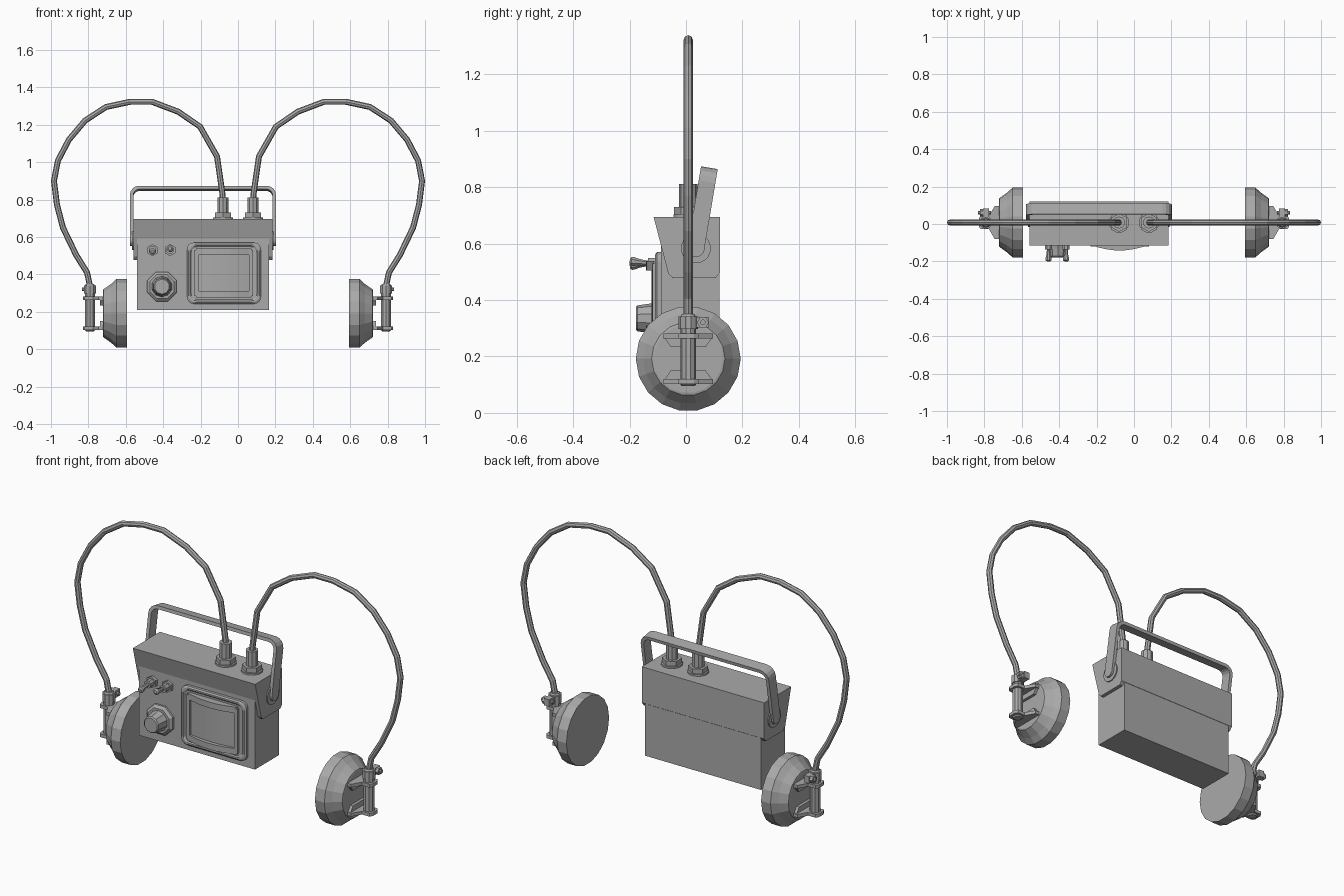
import bpy, bmesh, math
from mathutils import Vector, Matrix

if "Cube" in bpy.data.objects:
    bpy.data.objects.remove(bpy.data.objects["Cube"])

grey = bpy.data.materials.new("plain grey")
grey.use_nodes = True
grey.diffuse_color = (0.4, 0.4, 0.4, 1)
grey.node_tree.nodes["Principled BSDF"].inputs["Base Color"].default_value = (0.4, 0.4, 0.4, 1)


def finish(name, bm):
    bmesh.ops.recalc_face_normals(bm, faces=bm.faces)
    me = bpy.data.meshes.new(name)
    bm.to_mesh(me)
    bm.free()
    me.materials.append(grey)
    ob = bpy.data.objects.new(name, me)
    bpy.context.collection.objects.link(ob)
    return ob


def loft(name, rings):
    """Skin a list of equal-length point rings and cap both ends."""
    bm = bmesh.new()
    vs = [[bm.verts.new(p) for p in ring] for ring in rings]
    n = len(vs[0])
    for a, b in zip(vs, vs[1:]):
        for i in range(n):
            j = (i + 1) % n
            bm.faces.new((a[i], a[j], b[j], b[i]))
    bm.faces.new(vs[0])
    bm.faces.new(vs[-1])
    return finish(name, bm)


def prism(name, pts, axis, a, b):
    """Extrude a 2D outline along x, y or z from a to b."""
    put = {"x": lambda u, v, w: (w, u, v),
           "y": lambda u, v, w: (u, w, v),
           "z": lambda u, v, w: (u, v, w)}[axis]
    return loft(name, [[put(u, v, w) for u, v in pts] for w in (a, b)])


def box(name, x0, x1, y0, y1, z0, z1):
    return prism(name, [(x0, y0), (x1, y0), (x1, y1), (x0, y1)], "z", z0, z1)


def turned(name, base, direction, stations, n):
    """Turned part: stations are (distance along the axis, radius)."""
    q = Vector((0, 0, 1)).rotation_difference(Vector(direction))
    rings = []
    for d, r in stations:
        rings.append([Vector(base) + q @ Vector((r * math.cos(t), r * math.sin(t), d))
                      for t in [2 * math.pi * (i + 0.5) / n for i in range(n)]])
    return loft(name, rings)


def rounded(x0, x1, z0, z1, r, k=4):
    pts = []
    for cx, cz, start in ((x1 - r, z1 - r, 0), (x0 + r, z1 - r, 90),
                          (x0 + r, z0 + r, 180), (x1 - r, z0 + r, 270)):
        for i in range(k + 1):
            t = math.radians(start + 90 * i / k)
            pts.append((cx + r * math.cos(t), cz + r * math.sin(t)))
    return pts


# Case and wedge-shaped hood with side flaps
box("case_body", -0.54, 0.165, -0.088, 0.119, 0.21, 0.69)
prism("case_hood", [(-0.115, 0.695), (0.12, 0.695), (0.12, 0.497), (0.105, 0.478),
                    (-0.048, 0.478), (-0.063, 0.495)], "x", -0.56, 0.185)

# Carrying handle: a flat strap bent into a U, tilted backwards
pivot = Vector((0, 0.035, 0.583))


def arch(x0, x1, top, r):
    left, right = [], []
    for i in range(5):
        t = math.radians(22.5 * i)
        left.append((x0 + r - r * math.cos(t), top - r + r * math.sin(t)))
        right.append((x1 - r + r * math.sin(t), top - r + r * math.cos(t)))
    return [(x0, 0)] + left + right + [(x1, 0)]


outline = arch(-0.578, 0.203, 0.29, 0.05) + arch(-0.56, 0.185, 0.272, 0.034)[::-1]
handle = prism("carry_handle", outline, "y", -0.03, 0.03)
handle.data.transform(Matrix.Translation(pivot) @ Matrix.Rotation(math.radians(-9.5), 4, "X"))
for side, x, d in (("right", -0.56, -1), ("left", 0.185, 1)):
    turned("handle_boss_" + side, (x, 0.035, 0.583), (d, 0, 0), [(0, 0.053), (0.006, 0.053)], 16)
    turned("handle_end_" + side, (x, 0.035, 0.583), (d, 0, 0), [(0, 0.031), (0.018, 0.031)], 16)

# Display: stepped bezel, bulging frame and curved screen


def bow(x0, x1, edge, depth, back, k=8):
    pts = [(x1, back), (x0, back)]
    for i in range(k + 1):
        f = i / k
        pts.append((x0 + (x1 - x0) * f, edge - depth * math.sin(math.pi * f)))
    return pts


loft("display_bezel", [[(x, y, z) for x, z in rounded(-0.273 + m, 0.123 - m, 0.243 + m, 0.57 - m, 0.035)]
                       for y, m in ((-0.085, 0), (-0.103, 0), (-0.109, 0.008), (-0.109, 0.016), (-0.104, 0.022))])
prism("display_frame_top", bow(-0.225, 0.072, -0.116, 0.026, -0.1), "z", 0.505, 0.538)
prism("display_frame_bottom", bow(-0.225, 0.072, -0.116, 0.026, -0.1), "z", 0.277, 0.31)
for side, x0, x1 in (("right", -0.232, -0.212), ("left", 0.059, 0.079)):
    box("display_frame_" + side, x0, x1, -0.119, -0.1, 0.285, 0.53)
prism("display_screen", bow(-0.213, 0.06, -0.108, 0.014, -0.1), "z", 0.309, 0.506)

# Control knob
turned("knob_base", (-0.407, -0.085, 0.335), (0, -1, 0), [(0, 0.085), (0.014, 0.085), (0.026, 0.07)], 8)
turned("knob", (-0.407, -0.1, 0.335), (0, -1, 0), [(0, 0.058), (0.03, 0.052), (0.072, 0.046), (0.078, 0.04)], 10)

# Two toggle switches
for side, x, lean in (("right", -0.457, -0.12), ("left", -0.363, 0.12)):
    turned("switch_nut_" + side, (x, -0.085, 0.53), (0, -1, 0), [(0, 0.032), (0.018, 0.032)], 6)
    turned("switch_collar_" + side, (x, -0.1, 0.53), (0, -1, 0), [(0, 0.021), (0.035, 0.021)], 8)
    turned("switch_lever_" + side, (x, -0.13, 0.53), Vector((0, -1, lean)).normalized(),
           [(0, 0.009), (0.035, 0.012), (0.055, 0.017), (0.064, 0.017), (0.07, 0.009)], 8)

# Parts repeated on both sides
CABLE = [(.08, .78), (.083, .83), (.112, 1.03), (.203, 1.19), (.32, 1.27), (.46, 1.323), (.577, 1.323),
         (.706, 1.295), (.818, 1.222), (.904, 1.12), (.963, 1.008), (.984, .9), (.968, .773),
         (.936, .65), (.866, .505), (.807, .41), (.79, .33)]
Y = 0.008
EAR_Z = 0.192
for side, s in (("left", 1), ("right", -1)):
    # Cable socket on the top of the case
    turned("socket_washer_" + side, (s * 0.08, Y, 0.69), (0, 0, 1), [(0, 0.055), (0.014, 0.055)], 12)
    turned("socket_nut_" + side, (s * 0.08, Y, 0.70), (0, 0, 1), [(0, 0.05), (0.03, 0.05)], 6)
    turned("socket_plug_" + side, (s * 0.08, Y, 0.72), (0, 0, 1), [(0, 0.032), (0.092, 0.032)], 10)

    # Cable: rings square to the path
    rings = []
    for i, (x, z) in enumerate(CABLE):
        p0, p1 = CABLE[max(i - 1, 0)], CABLE[min(i + 1, len(CABLE) - 1)]
        t = Vector((p1[0] - p0[0], p1[1] - p0[1])).normalized()
        rings.append([(s * (x - t.y * 0.016 * math.cos(a)), Y + 0.016 * math.sin(a),
                       z + t.x * 0.016 * math.cos(a))
                      for a in [math.pi * k / 4 for k in range(8)]])
    loft("cable_" + side, rings)

    # Earpiece: thick rim, tapered shell and raised back plate
    turned("earpiece_" + side, (s * 0.593, Y, EAR_Z), (s, 0, 0),
           [(0, 0.186), (0.057, 0.186), (0.085, 0.16), (0.127, 0.13), (0.129, 0.122)], 18)

    # Hinge post with caps
    turned("hinge_post_" + side, (s * 0.792, Y, 0.095), (0, 0, 1),
           [(0, 0.022), (0.006, 0.028), (0.245, 0.028), (0.255, 0.022)], 10)

    # Two brackets: a tapered arm and a foot on the back plate
    for level, z, d in (("upper", 0.272, -1), ("lower", 0.112, 1)):
        arm = [(s * x, Y + y) for x, y in ((.72, -.088), (.745, -.088), (.775, -.036), (.82, -.036),
                                           (.83, -.02), (.83, .02), (.82, .036), (.775, .036),
                                           (.745, .088), (.72, .088))]
        prism("bracket_arm_" + level + "_" + side, arm, "z", z - 0.009, z + 0.009)
        foot = [(Y - .088, z), (Y + .088, z), (Y + .062, z + d * .038), (Y - .062, z + d * .038)]
        prism("bracket_foot_" + level + "_" + side, foot, "x", s * 0.718, s * 0.738)

    # Clamp collar, tab and bolt at the top of the post
    turned("clamp_collar_" + side, (s * 0.792, Y, 0.298), (0, 0, 1), [(0, 0.034), (0.044, 0.034)], 10)
    box("clamp_tab_" + side, s * 0.792 - 0.016, s * 0.792 + 0.016, 0.03, 0.082, 0.302, 0.34)
    turned("clamp_bolt_" + side, (s * 0.765, 0.06, 0.321), (s, 0, 0), [(0, 0.01), (0.07, 0.01)], 8)
    turned("clamp_nut_" + side, (s * 0.806, 0.06, 0.321), (s, 0, 0), [(0, 0.021), (0.018, 0.021)], 6)
